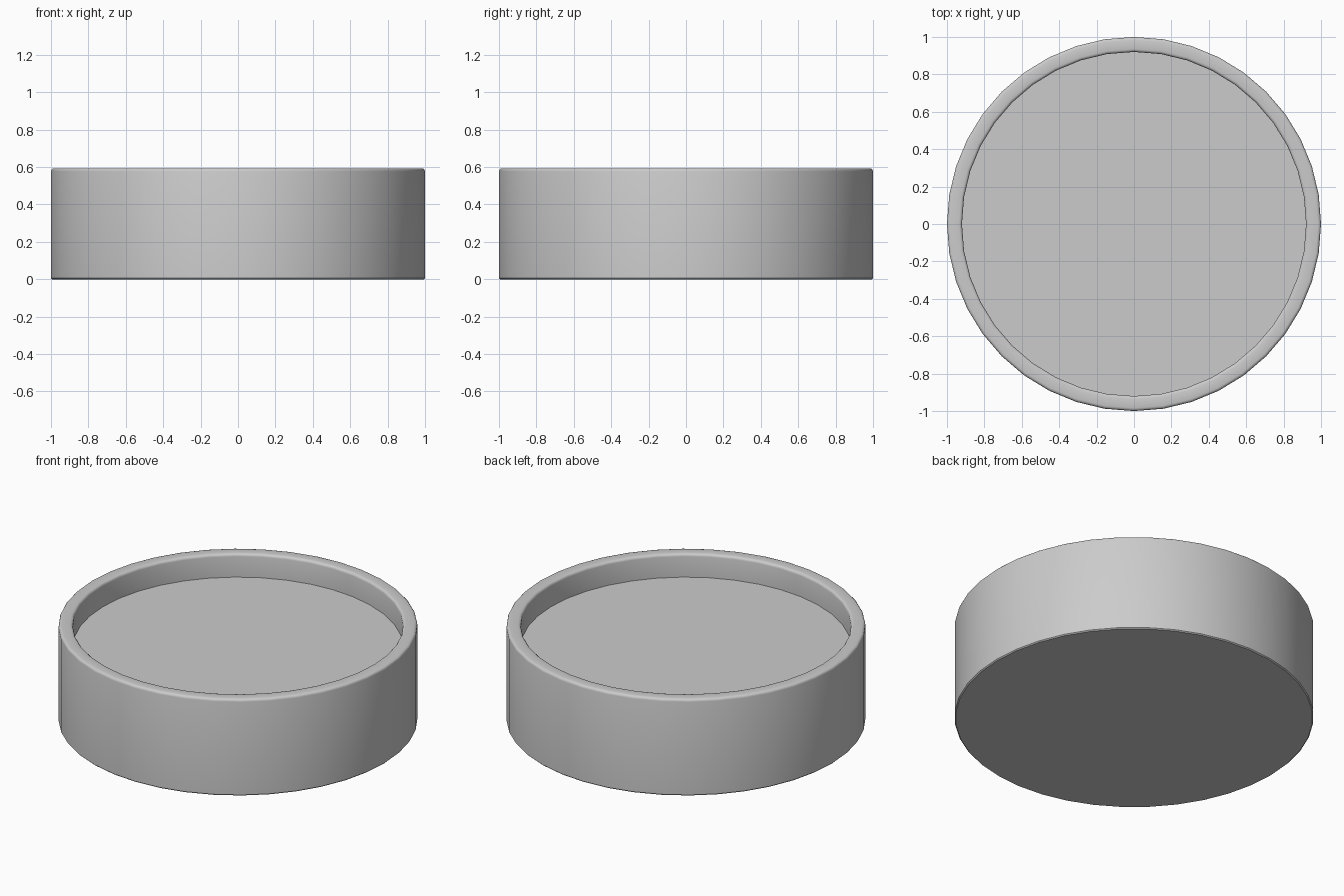
import bpy, bmesh
from math import pi, sin, cos

if "Cube" in bpy.data.objects:
    bpy.data.objects.remove(bpy.data.objects["Cube"])

SIDES = 40
H, FLOOR, R_OUT, R_IN = 0.593, 0.45, 1.0, 0.92


def rounded(cx, cz, r, a0, a1, steps=3):
    # Arc of profile points for a softened corner
    return [(cx + r * cos(a0 + (a1 - a0) * i / steps),
             cz + r * sin(a0 + (a1 - a0) * i / steps)) for i in range(steps + 1)]


# Lathe profile: underside, outer wall, softened rim, inner wall, floor
b = 0.016
profile = [(R_OUT - 0.006, 0), (R_OUT, 0.006)]
profile += rounded(R_OUT - b, H - b, b, 0, pi / 2)
profile += rounded(R_IN + b, H - b, b, pi / 2, pi)
profile += [(R_IN, FLOOR)]

bm = bmesh.new()
rings = []
for r, z in profile:
    rings.append([bm.verts.new((r * cos(2 * pi * i / SIDES), r * sin(2 * pi * i / SIDES), z))
                  for i in range(SIDES)])
for lower, upper in zip(rings, rings[1:]):
    for i in range(SIDES):
        j = (i + 1) % SIDES
        bm.faces.new((lower[i], lower[j], upper[j], upper[i]))
# Flat underside and recessed floor
bm.faces.new(rings[0][::-1])
bm.faces.new(rings[-1])
bmesh.ops.recalc_face_normals(bm, faces=bm.faces[:])

mesh = bpy.data.meshes.new("round_tray")
bm.to_mesh(mesh)
bm.free()
tray = bpy.data.objects.new("round_tray", mesh)
bpy.context.collection.objects.link(tray)

# Smooth walls, sharp floor edge
bpy.context.view_layer.objects.active = tray
tray.select_set(True)
bpy.ops.object.shade_smooth_by_angle(angle=pi / 5)
